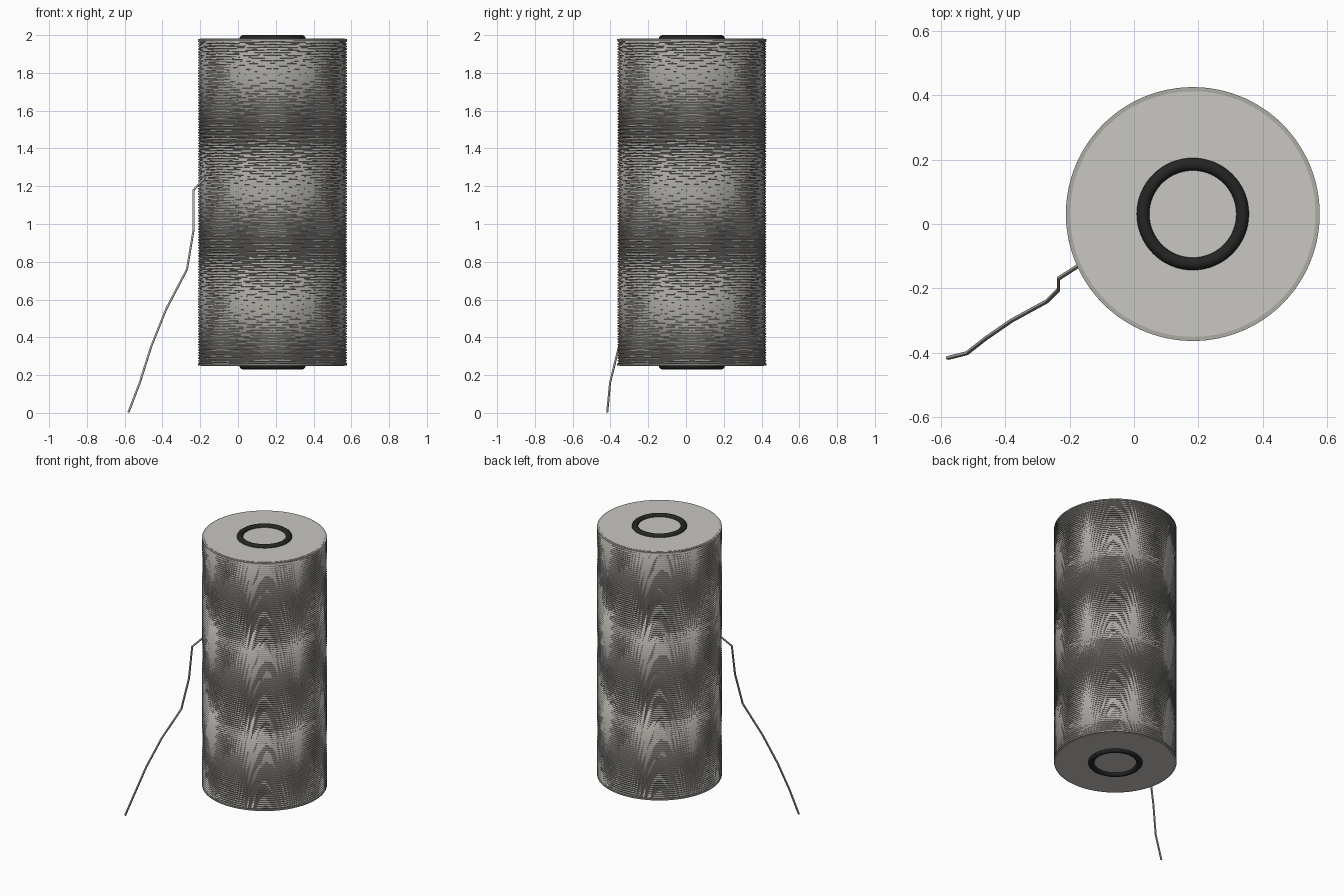
import bpy, math

if "Cube" in bpy.data.objects:
    bpy.data.objects.remove(bpy.data.objects["Cube"])

CX, CY = 0.183, 0.031          # spool axis
R, Z0, Z1 = 0.395, 0.25, 1.98  # wound radius, bottom, top


def material(name, rgb):
    m = bpy.data.materials.new(name)
    m.diffuse_color = (*rgb, 1)
    m.use_nodes = True
    m.node_tree.nodes["Principled BSDF"].inputs["Base Color"].default_value = m.diffuse_color
    return m


CAP = material("pale grey cap", (0.58, 0.57, 0.54))
THREAD = material("grey thread", (0.42, 0.405, 0.375))
BLACK = material("black rubber", (0.018, 0.018, 0.018))


def finish(name, mat, smooth=True):
    ob = bpy.context.object
    ob.name = name
    ob.data.materials.clear()
    ob.data.materials.append(mat)
    if smooth:
        bpy.ops.object.shade_smooth_by_angle(angle=math.radians(40))
    return ob


def cylinder(name, r, z0, z1, mat):
    bpy.ops.mesh.primitive_cylinder_add(vertices=96, radius=r, depth=z1 - z0,
                                        location=(CX, CY, (z0 + z1) / 2))
    return finish(name, mat)


def tube(name, strands, radius, mat):
    """Sweep a thin four-sided tube along each list of points."""
    cu = bpy.data.curves.new(name, 'CURVE')
    cu.dimensions = '3D'
    cu.bevel_depth = radius
    cu.bevel_resolution = 0
    cu.use_fill_caps = True
    for pts in strands:
        sp = cu.splines.new('POLY')
        sp.points.add(len(pts) - 1)
        for p, co in zip(sp.points, pts):
            p.co = (*co, 1)
    ob = bpy.data.objects.new(name, cu)
    bpy.context.collection.objects.link(ob)
    bpy.ops.object.select_all(action='DESELECT')
    ob.select_set(True)
    bpy.context.view_layer.objects.active = ob
    bpy.ops.object.convert(target='MESH')
    return finish(name, mat)


def helix(r, turns, start, direction, sides=60):
    n = int(turns * sides)
    lo, hi = Z0 + 0.012, Z1 - 0.012
    return [(CX + r * math.cos(start + direction * math.tau * i / sides),
             CY + r * math.sin(start + direction * math.tau * i / sides),
             lo + (hi - lo) * i / n) for i in range(n + 1)]


# core under the winding
cylinder("thread_core", R - 0.008, Z0 + 0.003, Z1 - 0.003, THREAD)

# end caps: thin rim plate with a pale inner face, and a black ring
for end, z, s in (("top", Z1, -1), ("bottom", Z0, 1)):
    a, b = sorted((z, z + s * 0.008))
    cylinder(end + "_rim", R, a, b, THREAD)
    a, b = sorted((z - s * 0.002, z + s * 0.004))
    cylinder(end + "_cap", R - 0.013, a, b, CAP)
    bpy.ops.mesh.primitive_torus_add(location=(CX, CY, z), major_radius=0.155,
                                     minor_radius=0.02, major_segments=64,
                                     minor_segments=16)
    finish(end + "_ring", BLACK)

# cross-wound thread: several strands in each direction
STARTS = 4
for name, d in (("winding_right", 1), ("winding_left", -1)):
    tube(name, [helix(R - 0.005, 30, math.tau * k / STARTS, d)
                for k in range(STARTS)], 0.005, THREAD)

# loose thread end hanging to the floor
tube("loose_thread", [[(-0.17, -0.128, 1.25), (-0.235, -0.17, 1.18),
                       (-0.235, -0.205, 0.97), (-0.27, -0.24, 0.76),
                       (-0.38, -0.30, 0.55), (-0.46, -0.355, 0.35),
                       (-0.52, -0.402, 0.16), (-0.58, -0.417, 0.003)]],
     0.0065, THREAD)
